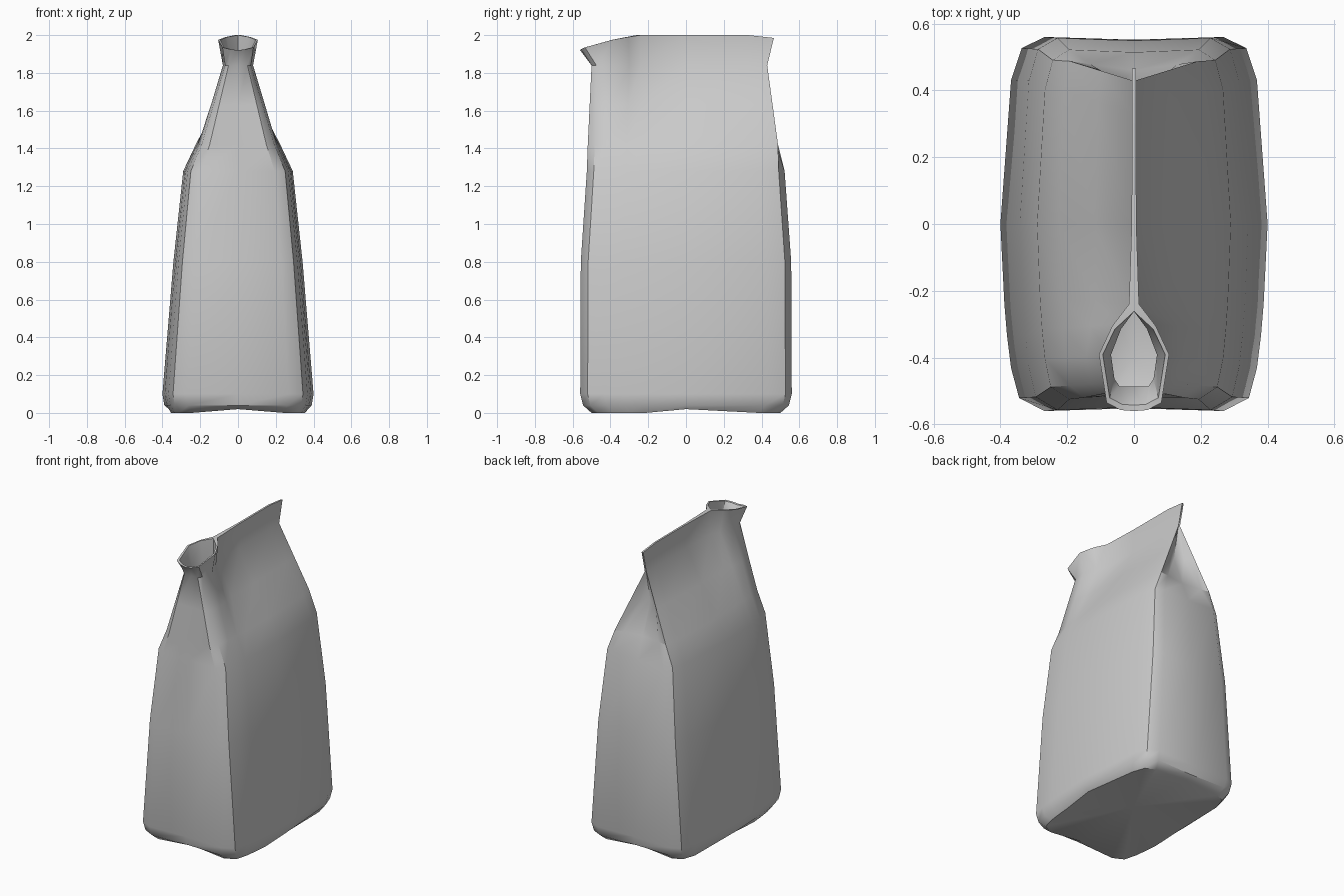
import bpy, bmesh, math

if "Cube" in bpy.data.objects:
    bpy.data.objects.remove(bpy.data.objects["Cube"])

# Half outline of the pack (x, y as fractions of half width / half depth), front to back
TEMPLATE = [(0, -.985), (.67, -1), (.86, -.93), (.92, -.77), (.95, -.60), (.97, -.43),
            (1, 0), (.92, .77), (.84, .94), (.67, 1), (0, .985)]


def body_half(z, w, front, back):
    return [(x * w, y * (back if y > 0 else front), z) for x, y in TEMPLATE]


def blend(a, b, t):
    return [tuple(p + (q - p) * t for p, q in zip(u, v)) for u, v in zip(a, b)]


bm = bmesh.new()


def add_ring(half):
    full = half + [(-x, y, z) for x, y, z in half[-2:0:-1]]
    return [bm.verts.new(p) for p in full]


def bridge(a, b):
    n = len(a)
    for i in range(n):
        bm.faces.new((a[i], a[(i + 1) % n], b[(i + 1) % n], b[i]))


def fan(ring, centre, flip=False):
    c = bm.verts.new(centre)
    for i, v in enumerate(ring):
        w = ring[(i + 1) % len(ring)]
        bm.faces.new((w, v, c) if flip else (v, w, c))


# Foot and walls
foot = [(x, y, 0.0 if 0 < x < .36 else .02) for x, y, z in body_half(0, .365, .50, .50)]
halves = [foot,
          body_half(.04, .39, .545, .545),
          body_half(.10, .40, .56, .56),
          body_half(.80, .342, .557, .557),
          body_half(1.28, .29, .525, .522)]

# Shoulder, with the start of the rear fold
shoulder = body_half(1.42, .224, .52, .505)
shoulder[7:] = [(.21, .40, 1.42), (.19, .487, 1.42), (.13, .478, 1.42), (0, .46, 1.42)]

# Neck and pinched seam
neck = [(0, -.50), (.05, -.50), (.068, -.475), (.08, -.39), (.045, -.30), (.012, -.24),
        (.007, 0), (.006, .33), (.006, .43), (.003, .428), (0, .42)]
neck = [(x, y, 1.84) for x, y in neck]

# Gusset tucked in between the rear flaps
tuck = blend(shoulder, neck, .5)
tuck[9] = (.05, .415, 1.63)
tuck[10] = (0, .38, 1.63)

# Flared lip and top of the seam
rim = [(0, -.56, 1.92), (.04, -.557, 1.925), (.082, -.535, 1.935), (.105, -.39, 1.975),
       (.065, -.305, 1.99), (.015, -.24, 2), (.007, 0, 2), (.006, .33, 2),
       (.006, .465, 1.985), (.003, .465, 1.985), (0, .465, 1.985)]
halves += [shoulder, tuck, neck, rim]


# Inside of the spout: the seam points collapse onto the centre plane
def inner(half, k, dz=0):
    out = []
    for i, (x, y, z) in enumerate(half):
        if i < 5:
            out.append((x * k, -.40 + (y + .40) * k, z + dz))
        elif i == 5:
            out.append((0, -.262, z + dz))
        else:
            out.append((0, rim[i][1], rim[i][2]))
    return out


halves += [inner(rim, .89), inner(neck, .86), inner(neck, .9, -.2)]
rings = [add_ring(h) for h in halves]
for a, b in zip(rings[:-3], rings[1:-2]):
    bridge(a, b)

# Spout lining (front part of the rings only)
n = len(rings[0])
front = [i % n for i in range(-5, 6)]
for a, b in zip(rings[-3:-1], rings[-2:]):
    for i, j in zip(front, front[1:]):
        bm.faces.new((a[i], a[j], b[j], b[i]))
fan([rings[-1][i] for i in front[:-1]], (0, -.40, 1.62))

# Recessed base
fan(rings[0], (0, 0, .05), True)

bmesh.ops.remove_doubles(bm, verts=bm.verts, dist=1e-4)
bmesh.ops.dissolve_degenerate(bm, edges=bm.edges, dist=1e-4)
loose = [v for v in bm.verts if not v.link_faces]
bmesh.ops.delete(bm, geom=loose, context='VERTS')
bmesh.ops.recalc_face_normals(bm, faces=bm.faces)

mesh = bpy.data.meshes.new("paper_pack")
bm.to_mesh(mesh)
bm.free()
pack = bpy.data.objects.new("paper_pack", mesh)
bpy.context.collection.objects.link(pack)
bpy.context.view_layer.objects.active = pack
pack.select_set(True)
bpy.ops.object.shade_smooth_by_angle(angle=math.radians(38))
